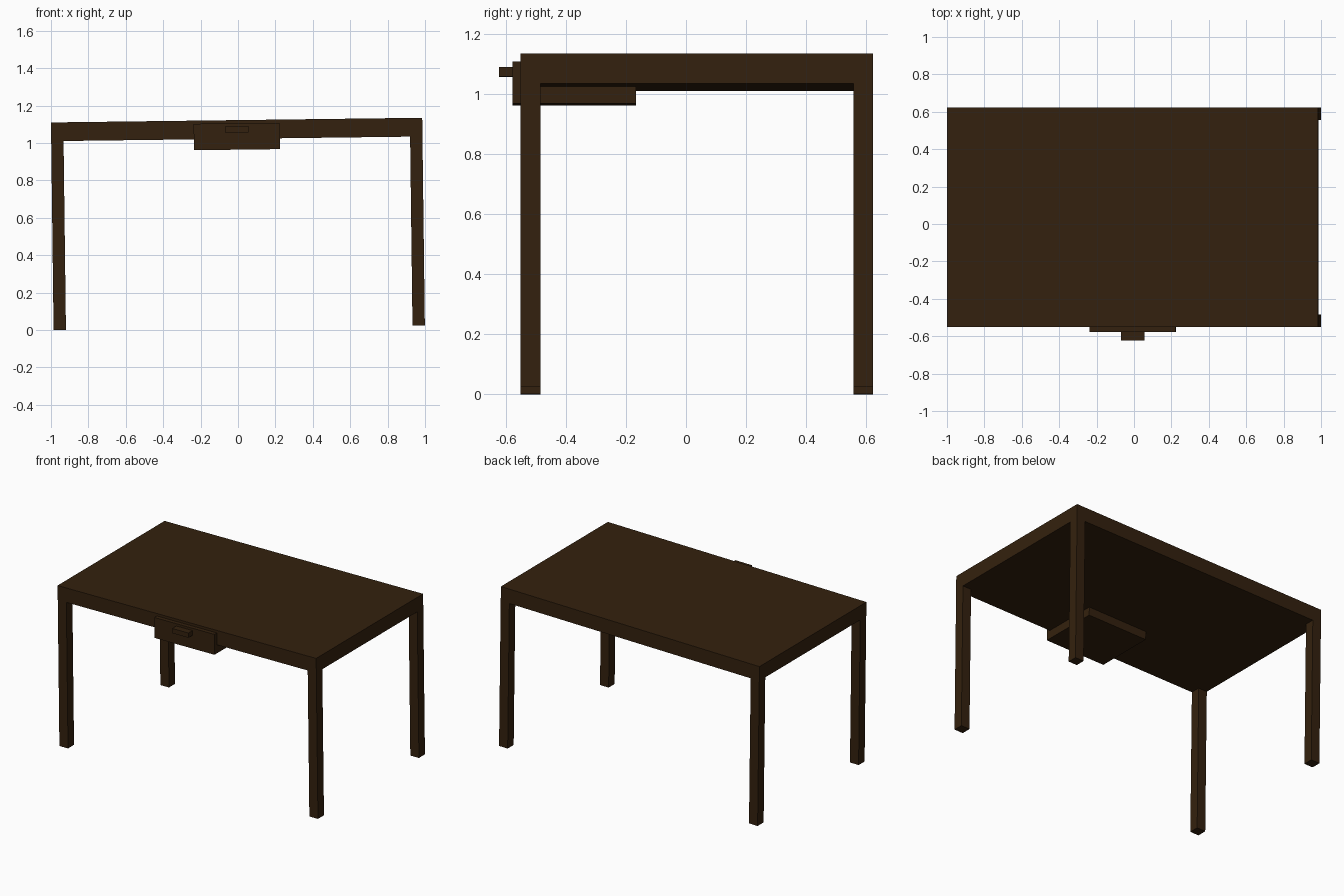
import bpy
from mathutils import Matrix, Vector

cube = bpy.data.objects.get("Cube")
if cube:
    bpy.data.objects.remove(cube, do_unlink=True)

# Dark stained wood
wood = bpy.data.materials.new("dark_brown_wood")
wood.use_nodes = True
colour = (0.034, 0.015, 0.0044, 1)
wood.diffuse_color = colour
wood.node_tree.nodes["Principled BSDF"].inputs["Base Color"].default_value = colour

# The whole table leans slightly about the y axis
LEAN = Matrix.Translation((0.0065, 0, 0.0125)) @ Matrix.Rotation(-0.0126, 4, 'Y')


def box(name, low, high):
    low, high = Vector(low), Vector(high)
    bpy.ops.mesh.primitive_cube_add(size=1)
    obj = bpy.context.object
    obj.name = obj.data.name = name
    size = Matrix.Diagonal((*(high - low), 1))
    obj.data.transform(LEAN @ Matrix.Translation((low + high) / 2) @ size)
    obj.data.materials.append(wood)
    return obj


HALF, FRONT, BACK = 0.9925, -0.55, 0.623
UNDER, TOP, LEG = 1.01, 1.11, 0.066

# Table top
box("table_top", (-HALF, FRONT, UNDER), (HALF, BACK, TOP))

# Four square legs flush with the corners
for side, x in (("right", -HALF), ("left", HALF - LEG)):
    for end, y in (("front", FRONT), ("back", BACK - LEG)):
        box(f"{end}_{side}_leg", (x, y, 0), (x + LEG, y + LEG, UNDER))

# Drawer with its front plate and pull
box("drawer_body", (-0.23, FRONT, 0.952), (0.23, -0.167, UNDER + 0.02))
box("drawer_front", (-0.23, -0.578, 0.952), (0.23, FRONT, 1.093))
box("drawer_handle", (-0.062, -0.623, 1.044), (0.062, -0.578, 1.077))
